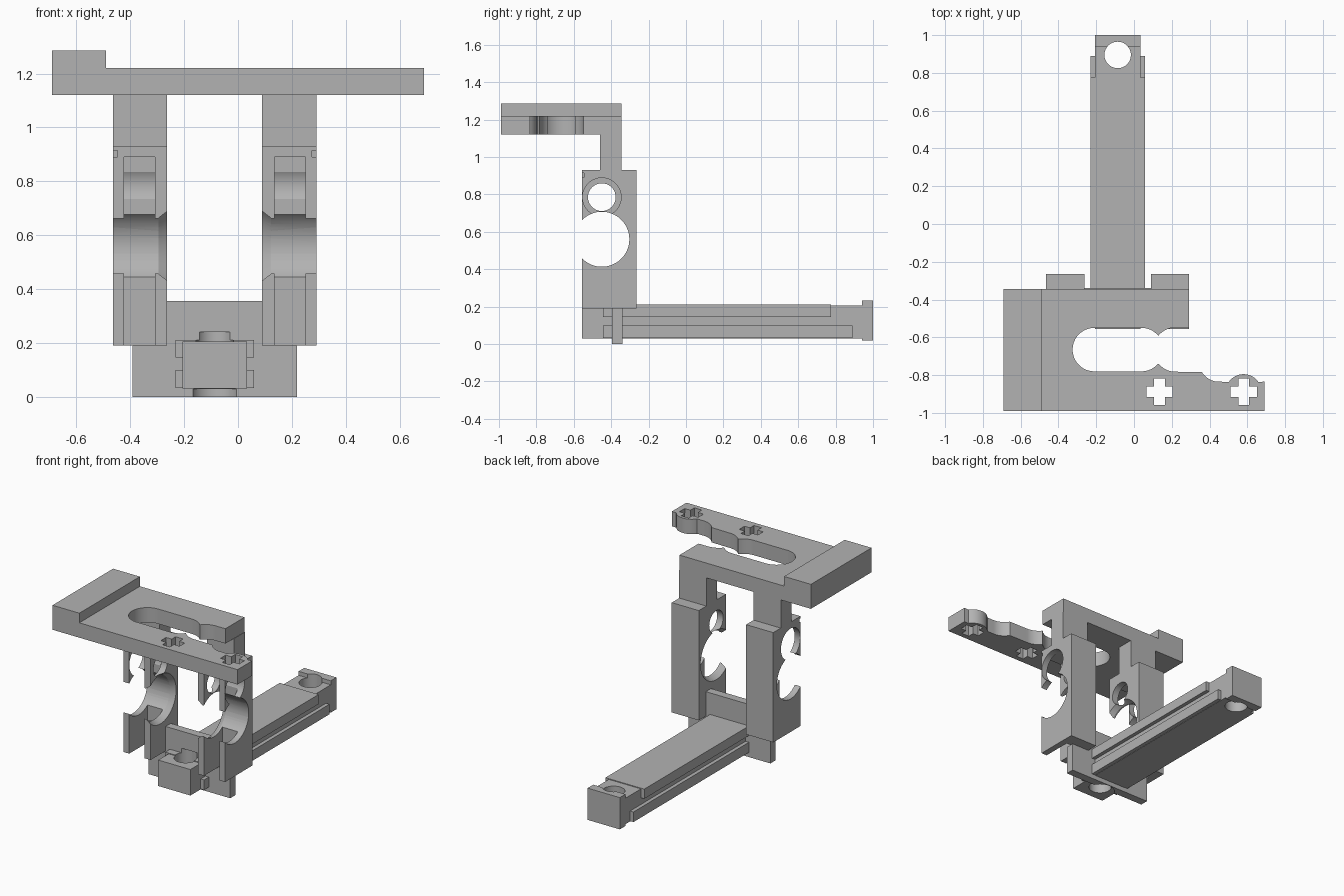
import bpy, bmesh
from math import cos, sin, pi, radians
from mathutils import Matrix, Vector

if "Cube" in bpy.data.objects:
    bpy.data.objects.remove(bpy.data.objects["Cube"])

grey = bpy.data.materials.new("plain_grey")
grey.use_nodes = True
colour = (0.45, 0.45, 0.45, 1)
grey.diffuse_color = colour
grey.node_tree.nodes["Principled BSDF"].inputs["Base Color"].default_value = colour

MID = -0.0865  # symmetry line of the frame and rail


def finish(name, bm):
    bmesh.ops.recalc_face_normals(bm, faces=bm.faces)
    mesh = bpy.data.meshes.new(name)
    bm.to_mesh(mesh)
    bm.free()
    mesh.materials.append(grey)
    obj = bpy.data.objects.new(name, mesh)
    bpy.context.collection.objects.link(obj)
    return obj


def box(name, x, y, z):
    bm = bmesh.new()
    bmesh.ops.create_cube(bm, size=1)
    for v in bm.verts:
        v.co = Vector([a + (c + 0.5) * (b - a) for c, (a, b) in zip(v.co, (x, y, z))])
    return finish(name, bm)


def prism(name, points, axis, lo, hi):
    """Extrude a 2D outline along x, y or z."""
    def place(p, h):
        p = list(p)
        p.insert("xyz".index(axis), h)
        return p
    bm = bmesh.new()
    face = bm.faces.new([bm.verts.new(place(p, lo)) for p in points])
    new = bmesh.ops.extrude_face_region(bm, geom=[face])["geom"]
    bmesh.ops.translate(bm, verts=[v for v in new if isinstance(v, bmesh.types.BMVert)],
                        vec=place((0, 0), hi - lo))
    return finish(name, bm)


def arc(cx, cy, r, start, end, n=16):
    angles = [radians(start + (end - start) * i / n) for i in range(n + 1)]
    return [(cx + r * cos(a), cy + r * sin(a)) for a in angles]


def disc(cx, cy, r):
    return arc(cx, cy, r, 0, 360, 64)[:-1]


def cone_x(name, y, z, r1, r2, x1, x2):
    bm = bmesh.new()
    turn = Matrix.Translation(((x1 + x2) / 2, y, z)) @ Matrix.Rotation(pi / 2, 4, "Y")
    bmesh.ops.create_cone(bm, cap_ends=True, segments=64, radius1=r1, radius2=r2,
                          depth=x2 - x1, matrix=turn)
    return finish(name, bm)


def cut(obj, cutters):
    """Subtract each cutter, then bake the result and drop the cutters."""
    for c in cutters:
        c.hide_render = True
        mod = obj.modifiers.new("cut", "BOOLEAN")
        mod.operation, mod.solver, mod.object = "DIFFERENCE", "EXACT", c
    graph = bpy.context.evaluated_depsgraph_get()
    graph.update()
    mesh = bpy.data.meshes.new_from_object(obj.evaluated_get(graph))
    obj.modifiers.clear()
    obj.data = mesh
    for c in cutters:
        bpy.data.objects.remove(c)
    mesh.shade_smooth()
    mesh.set_sharp_from_angle(angle=radians(30))


def cross(x, y, long=0.07, short=0.028):
    pts = []
    for sx, sy in ((1, 1), (-1, 1), (-1, -1), (1, -1)):
        corner = [(long, short), (short, short), (short, long)]
        if sx * sy < 0:
            corner.reverse()
        pts += [(x + sx * a, y + sy * b) for a, b in corner]
    return pts


# Top plate with an open keyhole slot and a knobbed arm
SLOT = -0.665
outline = [(-0.69, -0.99), (0.69, -0.99), (0.69, -0.835)]
outline += arc(0.58, -0.89, 0.095, 35, 145)
outline += arc(0.45, -0.73, 0.105, 270, 211)
outline += arc(0.22, SLOT, 0.117, 270, 219.7)
outline += arc(0.04, SLOT, 0.115, 321, 270)[1:]
outline += arc(-0.21, SLOT, 0.115, 270, 90, 32)
outline += arc(0.04, SLOT, 0.115, 90, 39)[:-1]
outline += arc(0.22, SLOT, 0.117, 140.3, 90)
outline += [(0.29, -0.548), (0.29, -0.345), (-0.69, -0.345)]
plate = prism("top_plate", outline, "z", 1.12, 1.22)
cut(plate, [prism("cross_cutter", cross(x, -0.887), "z", 1, 1.4) for x in (0.135, 0.58)])
box("raised_end_block", (-0.69, -0.49), (-0.99, -0.345), (1.22, 1.285))

# Uprights: narrow neck, twin front walls, shaft bores
upright_side = [(-0.555, 0.19), (-0.265, 0.19), (-0.265, 0.93), (-0.345, 0.93),
                (-0.345, 1.12), (-0.46, 1.12), (-0.46, 0.93), (-0.555, 0.93)]
left = prism("left_upright", upright_side, "x", 0.09, 0.292)
cut(left, [
    box("slot_cutter", (0.135, 0.25), (-0.7, -0.36), (0.1, 0.89)),
    prism("large_bore", disc(-0.45, 0.56, 0.147), "x", 0, 0.4),
    cone_x("bore_flare", -0.45, 0.56, 0.172, 0.14, 0.08, 0.135),
    prism("small_bore", disc(-0.45, 0.785, 0.074), "x", 0, 0.4),
    prism("counterbore", disc(-0.45, 0.785, 0.103), "x", 0.136, 0.4),
    box("corner_notch", (0.275, 0.4), (-0.7, -0.546), (0.89, 0.915)),
])
right = left.copy()
right.name = "right_upright"
right.data = left.data.copy()
bpy.context.collection.objects.link(right)
right.data.transform(Matrix.Translation((2 * MID, 0, 0)) @ Matrix.Scale(-1, 4, (1, 0, 0)))
right.data.flip_normals()

# Cross web joining the uprights to the rail
web_half = [(0.305, 0), (0.305, 0.19), (0.1765, 0.19), (0.1765, 0.355)]
web = prism("cross_web", [(MID + x, z) for x, z in web_half]
            + [(MID - x, z) for x, z in reversed(web_half)], "y", -0.395, -0.34)
cut(web, [prism("web_bore", disc(MID, -0.435, 0.07), "z", -0.1, 0.24),
          prism("web_low_bore", disc(MID, -0.435, 0.09), "z", -0.1, 0.028)])

# Rail core with vertical holes at both ends
CORE = (MID - 0.12, MID + 0.12)
core = box("rail_core", CORE, (-0.555, 0.945), (0.03, 0.205))
cut(core, [prism("end_hole", disc(MID, y, 0.07), "z", -0.1, 0.4) for y in (-0.435, 0.895)])
lip = box("rail_end_lip", CORE, (0.94, 1.0), (0.018, 0.232))
cut(lip, [prism("lip_hole", disc(MID, 0.895, 0.07), "z", -0.1, 0.4)])

# Rail flanges above and below the side groove
FLANGE = (MID - 0.145, MID + 0.145)
box("upper_flange", FLANGE, (-0.445, 0.775), (0.145, 0.21))
lower = box("lower_flange", FLANGE, (-0.445, 0.89), (0.032, 0.10))
for part, height in ((lower, 0.10), (bpy.data.objects["upper_flange"], 0.21)):
    cut(part, [prism("flange_hole", disc(MID, y, 0.07), "z", -0.1, 0.4)
               for y in (-0.435, 0.895)])
